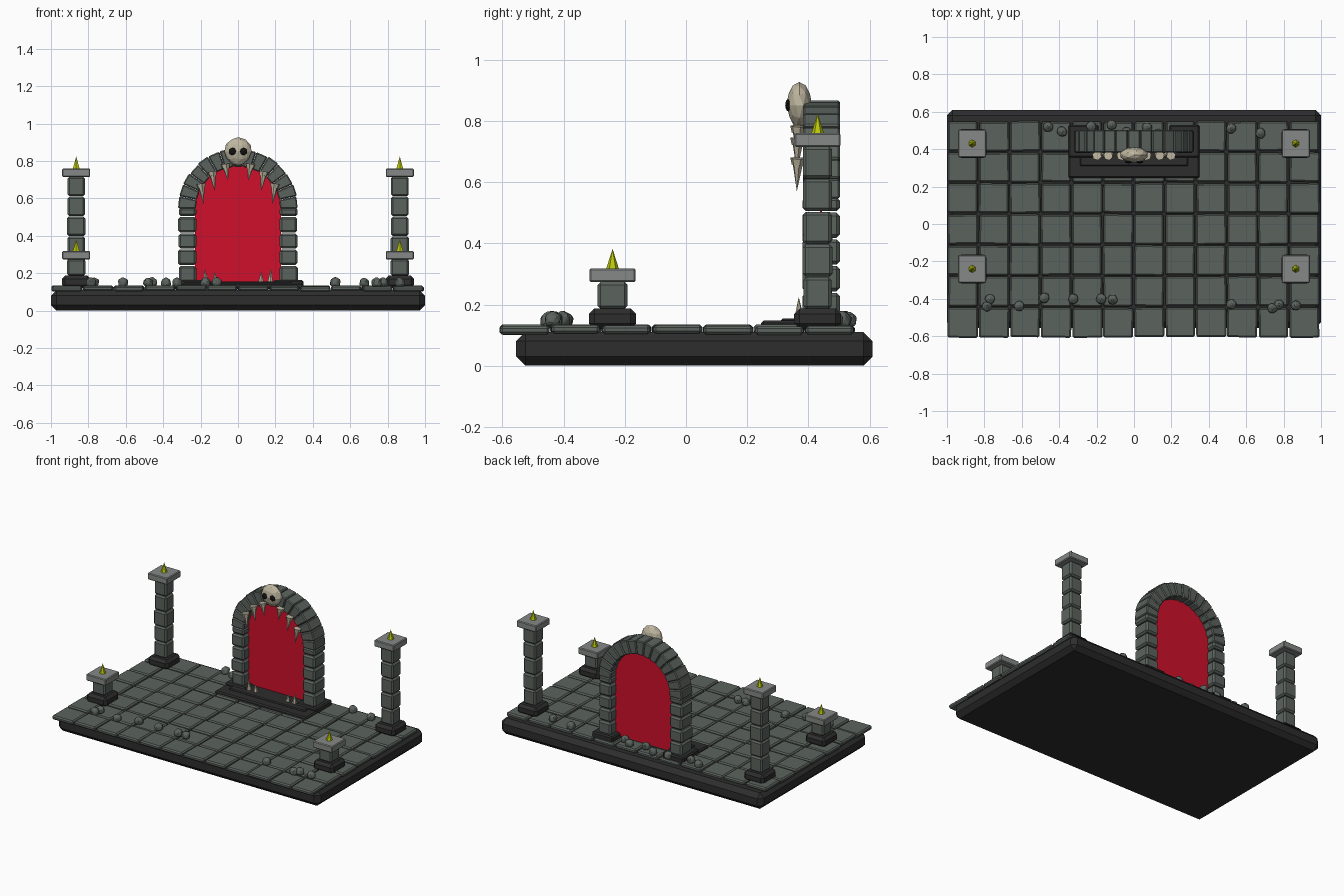
import bpy, bmesh, math, random
from mathutils import Vector, Matrix

if "Cube" in bpy.data.objects:
    bpy.data.objects.remove(bpy.data.objects["Cube"])

random.seed(4)


def material(name, r, g, b):
    m = bpy.data.materials.new(name)
    m.diffuse_color = (r, g, b, 1)
    m.use_nodes = True
    m.node_tree.nodes["Principled BSDF"].inputs["Base Color"].default_value = m.diffuse_color
    return m


STONE = material("grey green stone", 0.105, 0.125, 0.112)
DARK = material("dark stone", 0.026, 0.026, 0.027)
CAP = material("light stone", 0.235, 0.25, 0.24)
RED = material("portal red", 0.62, 0.005, 0.024)
FLAME = material("flame yellow", 0.5, 0.58, 0.003)
BONE = material("bone", 0.52, 0.47, 0.35)
BLACK = material("eye black", 0.006, 0.006, 0.006)


def finish(name, bm, mat, bevel=0.0):
    bmesh.ops.recalc_face_normals(bm, faces=bm.faces)
    me = bpy.data.meshes.new(name)
    bm.to_mesh(me)
    bm.free()
    me.materials.append(mat)
    ob = bpy.data.objects.new(name, me)
    bpy.context.collection.objects.link(ob)
    if bevel:
        mod = ob.modifiers.new("bevel", 'BEVEL')
        mod.width = bevel
        mod.segments = 1
        mod.limit_method = 'ANGLE'
    return ob


def box(bm, x0, x1, y0, y1, z0, z1, turn=0.0):
    mid = Vector(((x0 + x1) / 2, (y0 + y1) / 2, (z0 + z1) / 2))
    mat = (Matrix.Translation(mid) @ Matrix.Rotation(turn, 4, 'Z')
           @ Matrix.Diagonal((x1 - x0, y1 - y0, z1 - z0, 1)))
    bmesh.ops.create_cube(bm, size=1, matrix=mat)


def prism(bm, outline, y0, y1):
    """Extrude an (x, z) outline from y0 to y1."""
    front = [bm.verts.new((x, y0, z)) for x, z in outline]
    back = [bm.verts.new((x, y1, z)) for x, z in outline]
    bm.faces.new(front)
    bm.faces.new(back[::-1])
    n = len(outline)
    for i in range(n):
        j = (i + 1) % n
        bm.faces.new((front[i], back[i], back[j], front[j]))


def cone(bm, base, tip, radius, sides, tip_radius=0.0):
    a, b = Vector(base), Vector(tip)
    mat = (Matrix.Translation((a + b) / 2)
           @ (b - a).to_track_quat('Z', 'Y').to_matrix().to_4x4())
    bmesh.ops.create_cone(bm, cap_ends=True, segments=sides, radius1=radius,
                          radius2=tip_radius, depth=(b - a).length, matrix=mat)


# Floor slab
bm = bmesh.new()
box(bm, -1, 1, -0.555, 0.61, 0, 0.11)
finish("floor_slab", bm, DARK, 0.03)

# Paving, 12 by 7 slightly uneven tiles
bm = bmesh.new()
P = 0.166
for i in range(12):
    for j in range(7):
        x, y = -0.998 + P * i, -0.61 + P * j
        lift = random.uniform(-0.003, 0.004)
        e = [random.uniform(0.001, 0.006) for _ in range(4)]
        box(bm, x + e[0], x + P - e[1], y + e[2], y + P - e[3],
            0.103 + lift, 0.131 + lift, random.uniform(-0.015, 0.015))
finish("floor_tiles", bm, STONE, 0.008)


# Torch pillars: foot, stacked blocks, cap, flame
def pillar(label, x, y, blocks, top):
    bm = bmesh.new()
    box(bm, x - 0.077, x + 0.077, y - 0.077, y + 0.077, 0.12, 0.187)
    finish(label + "_foot", bm, DARK, 0.018)
    bm = bmesh.new()
    step = (top - 0.187) / blocks
    for k in range(blocks):
        w = 0.047 + random.uniform(-0.002, 0.002)
        z = 0.187 + k * step
        box(bm, x - w, x + w, y - w, y + w, z - 0.002, z + step - 0.004)
    finish(label + "_blocks", bm, STONE, 0.01)
    bm = bmesh.new()
    box(bm, x - 0.075, x + 0.075, y - 0.075, y + 0.075, top - 0.005, top + 0.04)
    finish(label + "_cap", bm, CAP, 0.005)
    bm = bmesh.new()
    cone(bm, (x, y, top + 0.038), (x, y, top + 0.104), 0.021, 6)
    finish(label + "_flame", bm, FLAME)


for side, x in (("left", -0.865), ("right", 0.865)):
    pillar(side + "_tall_pillar", x, 0.43, 5, 0.72)
    pillar(side + "_short_pillar", x, -0.24, 1, 0.278)

# Gate threshold: front step, raised tread, feet below the jambs
bm = bmesh.new()
box(bm, -0.35, 0.35, 0.245, 0.375, 0.115, 0.147)
for s in (-1, 1):
    x0, x1 = sorted((s * 0.19, s * 0.35))
    box(bm, x0, x1, 0.355, 0.53, 0.115, 0.163)
finish("gate_threshold", bm, DARK, 0.008)
bm = bmesh.new()
box(bm, -0.29, 0.29, 0.31, 0.44, 0.115, 0.155)
finish("gate_tread", bm, DARK, 0.006)

# Gate jambs
SPRING, OUTER, INNER = 0.545, 0.32, 0.225
bm = bmesh.new()
for s in (-1, 1):
    z = 0.15
    for h in (0.09, 0.088, 0.087, 0.087, 0.05):
        grow = random.uniform(-0.004, 0.003)
        x0, x1 = sorted((s * (INNER - 0.002), s * (OUTER + grow)))
        box(bm, x0, x1, 0.38, 0.503, z + 0.003, z + h - 0.002)
        z += h
finish("gate_jambs", bm, STONE, 0.011)

# Arch wedges
bm = bmesh.new()
N = 15
for k in range(N):
    a0, a1 = (math.pi * (k + t) / N for t in (0.012, 0.988))
    r = OUTER + random.uniform(-0.003, 0.003)
    prism(bm, [(q * math.cos(a), SPRING + q * math.sin(a))
               for q, a in ((INNER, a0), (r, a0), (r, a1), (INNER, a1))],
          0.382, 0.503)
finish("gate_arch", bm, STONE, 0.006)

# Red portal sheet
bm = bmesh.new()
R = INNER + 0.006
outline = [(-R, 0.14), (R, 0.14)]
outline += [(R * math.cos(math.pi * k / 20), SPRING + R * math.sin(math.pi * k / 20))
            for k in range(21)]
prism(bm, outline, 0.437, 0.445)
finish("portal", bm, RED)

# Fangs above and below the opening
bm = bmesh.new()
for s in (-1, 1):
    for x, z0, z1 in ((0.065, 0.775, 0.695), (0.135, 0.735, 0.635), (0.195, 0.67, 0.57)):
        cone(bm, (s * x, 0.365, z0 - 0.012), (s * (x - 0.012), 0.362, z1), 0.017, 6)
        cone(bm, (s * (x + 0.003), 0.366, z0 + 0.008),
             (s * x, 0.365, z0 - 0.014), 0.026, 6, 0.02)
    for x, z1 in ((0.122, 0.21), (0.172, 0.225)):
        cone(bm, (s * x, 0.37, 0.145), (s * (x + 0.004), 0.368, z1), 0.018, 6)
finish("fangs", bm, BONE)

# Skull with dark eye sockets
bm = bmesh.new()
bmesh.ops.create_icosphere(bm, subdivisions=2, radius=1)
for v in bm.verts:
    pinch = 1 - 0.2 * max(0, -v.co.z)
    v.co = Vector((v.co.x * 0.076 * pinch, 0.37 + v.co.y * 0.042 * pinch,
                   0.85 + v.co.z * 0.077))
finish("skull", bm, BONE)
bm = bmesh.new()
for s in (-1, 1):
    bmesh.ops.create_icosphere(
        bm, subdivisions=2, radius=1,
        matrix=Matrix.Translation((s * 0.03, 0.333, 0.851))
        @ Matrix.Diagonal((0.02, 0.009, 0.02, 1)))
finish("eye_sockets", bm, BLACK)

# Loose rubble along the front and back of the floor
bm = bmesh.new()
spots = [(-.77, -.40), (-.785, -.44), (-.615, -.44), (-.48, -.395), (-.325, -.40),
         (-.175, -.40), (-.115, -.405), (.52, -.43), (.74, -.45), (.775, -.43),
         (.865, -.435), (-.46, .52), (-.385, .495), (-.23, .52), (-.12, .53),
         (-.04, .49), (.07, .515), (.13, .48), (.52, .51), (.675, .485)]
for x, y in spots:
    turn = Matrix.Rotation(random.uniform(0, 6), 4, 'Z')
    rock = bmesh.ops.create_icosphere(
        bm, subdivisions=1, radius=0.032,
        matrix=Matrix.Translation((x, y, 0.149)) @ turn)
    for v in rock["verts"]:
        v.co += Vector([random.uniform(-0.003, 0.003) for _ in range(3)])
finish("rubble", bm, STONE, 0.004)
